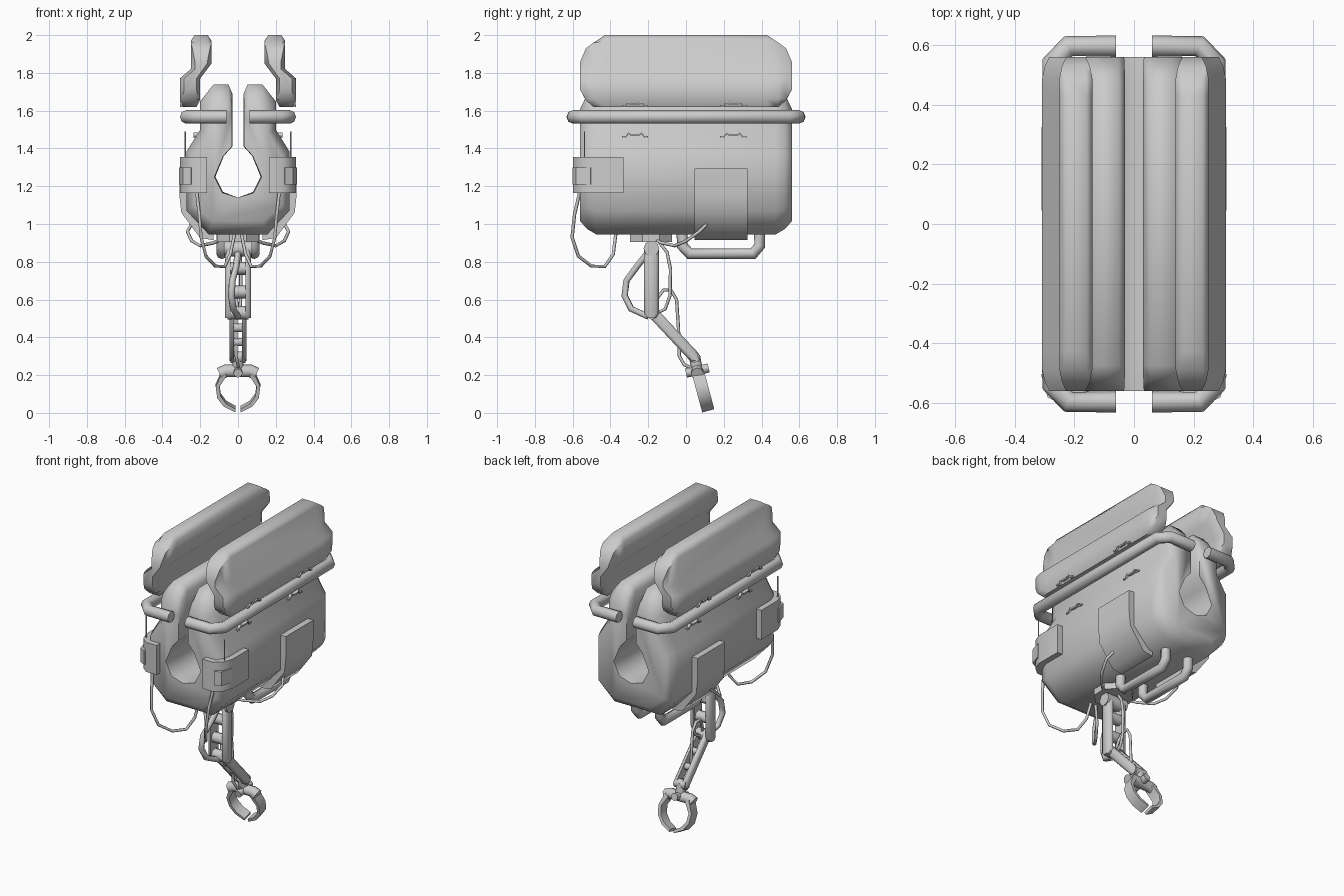
import bpy, bmesh, math
from mathutils import Vector

if "Cube" in bpy.data.objects:
    bpy.data.objects.remove(bpy.data.objects["Cube"])

grey = bpy.data.materials.new("grey")
grey.diffuse_color = (0.6, 0.6, 0.6, 1)
grey.use_nodes = True
grey.node_tree.nodes["Principled BSDF"].inputs["Base Color"].default_value = grey.diffuse_color


def finish(name, bm, angle=40):
    bmesh.ops.recalc_face_normals(bm, faces=bm.faces)
    me = bpy.data.meshes.new(name)
    bm.to_mesh(me)
    bm.free()
    me.materials.append(grey)
    me.shade_smooth()
    me.set_sharp_from_angle(angle=math.radians(angle))
    ob = bpy.data.objects.new(name, me)
    bpy.context.collection.objects.link(ob)
    return ob


def loft(name, rings, angle=40):
    """Skin a list of equal-length point rings and cap both ends."""
    bm = bmesh.new()
    vs = [[bm.verts.new(p) for p in r] for r in rings]
    n = len(vs[0])
    for a, b in zip(vs, vs[1:]):
        for i in range(n):
            bm.faces.new((a[i], a[(i + 1) % n], b[(i + 1) % n], b[i]))
    bm.faces.new(vs[0])
    bm.faces.new(vs[-1])
    return finish(name, bm, angle)


def prism(name, pts, axis, lo, hi, angle=40):
    """Extrude a 2D profile along x, y or z."""
    def put(p, d):
        return {"x": (d, p[0], p[1]), "y": (p[0], d, p[1]), "z": (p[0], p[1], d)}[axis]
    return loft(name, [[put(p, d) for p in pts] for d in (lo, hi)], angle)


def tube(name, pts, r, res=1):
    """Round pipe along a path."""
    cu = bpy.data.curves.new(name, "CURVE")
    cu.dimensions = "3D"
    cu.bevel_depth, cu.bevel_resolution, cu.use_fill_caps = r, res, True
    sp = cu.splines.new("POLY")
    sp.points.add(len(pts) - 1)
    for q, p in zip(sp.points, pts):
        q.co = (*p, 1)
    ob = bpy.data.objects.new(name, cu)
    bpy.context.collection.objects.link(ob)
    me = bpy.data.meshes.new_from_object(ob.evaluated_get(bpy.context.evaluated_depsgraph_get()))
    bpy.data.objects.remove(ob)
    bm = bmesh.new()
    bm.from_mesh(me)
    bmesh.ops.remove_doubles(bm, verts=bm.verts, dist=1e-5)
    return finish(name, bm, 65)


def bar(name, a, b, w, x0, x1):
    """Flat link in the yz plane with clipped ends and a softened outer face."""
    a, b = Vector(a), Vector(b)
    d = (b - a).normalized()
    n = Vector((-d.y, d.x))

    def ring(x, k):
        w2 = w * k
        pts = [a + n * w2, a - d * w * .6 + n * w2 * .5, a - d * w * .6 - n * w2 * .5, a - n * w2,
               b - n * w2, b + d * w * .6 - n * w2 * .5, b + d * w * .6 + n * w2 * .5, b + n * w2]
        return [(x, p.x, p.y) for p in pts]
    return loft(name, [ring(x0, 1), ring(x0 + (x1 - x0) * .6, 1), ring(x1, .6)], 50)


# Body: horseshoe profile along y, outer edges drawn in towards both ends
full = [(.155, .945), (.272, 1.07), (.272, 1.385), (.2, 1.5), (.2, 1.65), (.13, 1.738),
        (.05, 1.738), (.03, 1.69), (.03, 1.41), (.075, 1.36), (.12, 1.25), (.08, 1.17)]
tip = [(.13, 1.015), (.235, 1.1), (.235, 1.36), (.16, 1.48), (.16, 1.575), (.125, 1.61),
       (.055, 1.61), (.033, 1.585), (.033, 1.41), (.078, 1.36), (.125, 1.25), (.083, 1.165)]


def body_ring(y, t):
    half = [(a + (c - a) * t, b + (d - b) * t) for (a, b), (c, d) in zip(full, tip)]
    prof = [(0, .945 + .07 * t)] + half + [(0, 1.14)] + [(-x, z) for x, z in reversed(half)]
    return [(x, y, z) for x, z in prof]


loft("body", [body_ring(y, t) for y, t in (
    (-.56, 1), (-.525, .42), (-.475, 0), (.475, 0), (.525, .42), (.56, 1))], 75)

wing = [(.16, 2), (.23, 2), (.25, 1.97), (.25, 1.82), (.308, 1.77), (.308, 1.66), (.29, 1.62),
        (.22, 1.62), (.2, 1.66), (.2, 1.77), (.14, 1.85), (.14, 1.97)]
# y station, lowest z, highest z, thickness factor
stations = [(-.56, 1.71, 1.86, .6), (-.53, 1.655, 1.93, .85), (-.49, 1.62, 1.96, 1),
            (-.43, 1.62, 2, 1), (.43, 1.62, 2, 1), (.49, 1.62, 1.96, 1),
            (.53, 1.655, 1.93, .85), (.56, 1.71, 1.86, .6)]


def wing_point(x, z, lo, hi, k):
    c = .195 if z > 1.8 else .25
    return c + (x - c) * k, min(max(z, lo), hi)


clip = [(-.34, 1.455), (-.32, 1.455), (-.305, 1.475), (-.29, 1.465), (-.25, 1.465),
        (-.235, 1.475), (-.22, 1.455), (-.2, 1.455)]

for s, side in ((1, "right"), (-1, "left")):
    # Folded top panel with clipped ends
    rings = []
    for y, lo, hi, k in stations:
        pts = [wing_point(x, z, lo, hi, k) for x, z in wing]
        rings.append([(s * x, y, z) for x, z in pts])
    loft(side + "_top_panel", rings, 60)
    # Guard rail around the side
    tube(side + "_guard_rail", [(s * x, y, 1.567) for x, y in (
        (.06, -.597), (.22, -.597), (.274, -.54), (.274, .54), (.22, .597), (.06, .597))], .036, 2)
    # Wavy clips on the body shoulder and under the top panel
    for dy in (0, .52):
        for z0, x0, x1 in ((0, .19, .236), (.165, .25, .308)):
            top = [(y + dy, z + z0 + .01) for y, z in clip]
            low = [(y + dy, z + z0) for y, z in reversed(clip)]
            prism(side + "_clip", top + low, "x", s * x0, s * x1)
    # Corner pad, antenna box and antenna
    prism(side + "_corner_pad", [(s * x, y) for x, y in (
        (.165, -.53), (.165, -.597), (.24, -.597), (.285, -.56), (.308, -.5), (.308, -.33),
        (.25, -.33), (.23, -.48))], "z", 1.165, 1.355, 50)
    prism(side + "_antenna_box", [(s * x, y) for x, y in (
        (.24, -.57), (.25, -.602), (.29, -.582), (.312, -.505), (.29, -.495))], "z", 1.21, 1.3)
    tube(side + "_antenna", [(s * .28, -.537, 1.29), (s * .28, -.537, 1.49)], .004)
    # Side hatch wrapping under the body
    prism(side + "_hatch", [(s * x, z) for x, z in (
        (.311, 1.295), (.311, 1.16), (.3, 1.06), (.2, .925), (.13, .915), (.13, .97), (.25, 1.09),
        (.25, 1.295))], "y", .045, .325, 60)
    # Skid pipe under the body
    tube(side + "_skid", [(s * .085, y, z) for y, z in (
        (-.02, .97), (-.02, .885), (.02, .842), (.355, .842), (.39, .885), (.39, .97))], .03, 2)
    # Hoses from pad and hatch to the arm mount
    tube(side + "_front_hose", [(s * x, y, z) for x, y, z in (
        (.22, -.56, 1.18), (.205, -.59, 1.05), (.195, -.603, .93), (.17, -.57, .83), (.12, -.5, .777),
        (.07, -.43, .775), (.04, -.385, .84), (.015, -.37, .96))], .009)
    tube(side + "_rear_hose", [(s * x, y, z) for x, y, z in (
        (.24, .12, 1.01), (.268, .07, .96), (.245, 0, .91), (.2, -.06, .885), (.13, -.13, .9),
        (.05, -.2, .935))], .009)
    # Arm links
    bar(side + "_upper_link", (-.183, .865), (-.183, .525), .039, s * .04, s * .068)
    bar(side + "_lower_link", (-.18, .535), (.045, .295), .03, s * .02, s * .045)
    # Claw finger: curved strip leaning back towards the tip
    arc = [(.085, .215), (.118, .14), (.11, .08), (.075, .035), (.015, .005)]
    inner = [(.06, .2), (.098, .14), (.092, .09), (.062, .05), (.012, .022)]
    ring = arc + inner[::-1]
    loft(side + "_claw_finger", [[(s * x, .06 + (.22 - z) * .27 + d, z + d * .27 + .006) for x, z in ring]
                                 for d in (-.032, .032)], 50)

# Arm mount plate and shoulder block
plate = [(.12 * math.cos(math.pi * (i + .5) / 4), -.185 + .12 * math.sin(math.pi * (i + .5) / 4))
         for i in range(8)]
prism("arm_mount", plate, "z", .905, .955)
tube("shoulder", [(-.075, -.183, .87), (.075, -.183, .87)], .042, 2)
# Rollers between the links
for y, z, r, w in ((-.183, .765, .034, .045), (-.183, .64, .034, .045), (-.18, .53, .036, .055),
                   (-.1, .45, .022, .03), (-.03, .375, .022, .03), (.045, .295, .03, .04)):
    tube("roller", [(-w, y, z), (w, y, z)], r, 2)
# Wrist
tube("wrist_neck", [(0, .045, .3), (0, .06, .22)], .03, 2)
tube("wrist_bar", [(-.098, .06, .207), (-.065, .06, .222), (.065, .06, .222), (.098, .06, .207)],
     .034, 2)
tube("wrist_pin", [(0, 0, .21), (0, .12, .238)], .024, 2)
# Arm hoses
tube("thick_arm_hose", [(0, -.2, .85), (-.01, -.26, .775), (-.03, -.315, .7), (-.035, -.325, .62),
                        (-.025, -.29, .55), (0, -.2, .51)], .018)
tube("thin_arm_hose", [(0, -.14, .9), (.012, -.1, .85), (.015, -.082, .76), (.015, -.085, .62),
                       (.01, -.11, .55), (0, -.17, .52)], .009)
tube("wrist_hose", [(0, -.17, .54), (-.01, -.15, .61), (-.015, -.12, .65), (-.015, -.08, .65),
                    (-.012, -.05, .6), (-.01, -.04, .45), (-.01, -.035, .3), (0, -.01, .255),
                    (0, .05, .23)], .009)
